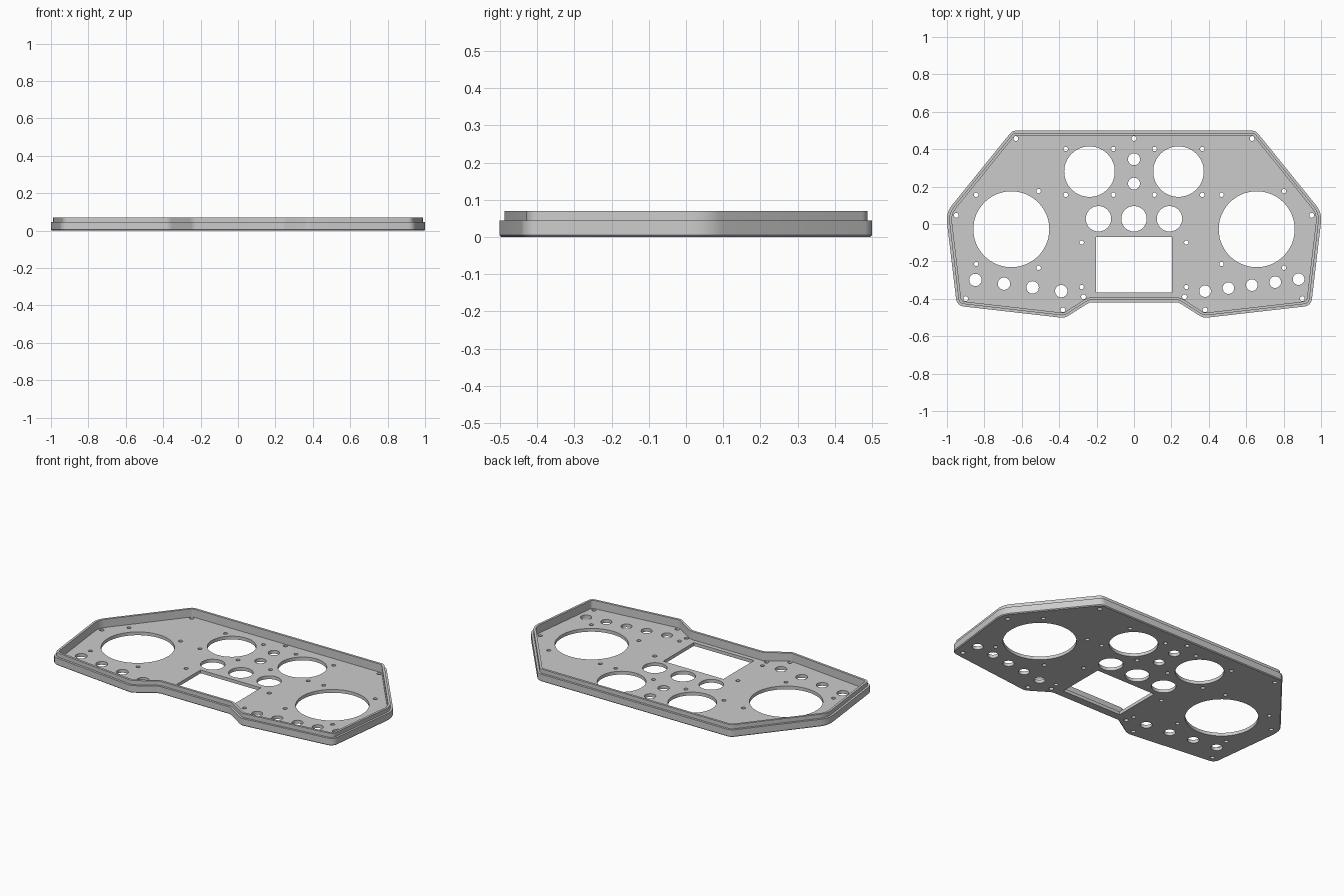
import bpy
import bmesh
import math
from mathutils import Vector
from mathutils.geometry import delaunay_2d_cdt

if "Cube" in bpy.data.objects:
    bpy.data.objects.remove(bpy.data.objects["Cube"])

FLOOR = 0.02      # thickness of the panel floor
ARC_STEPS = 6     # segments per rounded corner


def make_material(name, rgb):
    mat = bpy.data.materials.new(name)
    mat.use_nodes = True
    mat.diffuse_color = (*rgb, 1)
    mat.node_tree.nodes["Principled BSDF"].inputs["Base Color"].default_value = (*rgb, 1)
    return mat


def mirrored(points):
    """Points plus their copies across the centre line."""
    return points + [(-x, y) for x, y in points]


def rounded_outline(corners):
    """Counter-clockwise outline as (point, outward normal) pairs with arc corners."""
    result = []
    for i, (x, y, radius) in enumerate(corners):
        p = Vector((x, y))
        before = (p - Vector(corners[i - 1][:2])).normalized()
        after = (Vector(corners[(i + 1) % len(corners)][:2]) - p).normalized()
        turn = math.atan2(before.x * after.y - before.y * after.x, before.dot(after))
        side = math.copysign(1, turn)
        n0 = Vector((before.y, -before.x))
        start = p - before * radius * math.tan(abs(turn) / 2)
        centre = start - n0 * radius * side
        for k in range(ARC_STEPS + 1):
            a = math.atan2(n0.y, n0.x) + turn * k / ARC_STEPS
            n = Vector((math.cos(a), math.sin(a)))
            result.append((centre + n * radius * side, n))
    return result


def circle(x, y, r):
    count = 64 if r > 0.1 else 32 if r > 0.02 else 16
    return [(x + r * math.cos(math.tau * k / count), y + r * math.sin(math.tau * k / count))
            for k in range(count)]


def add_loop(bm, points, z):
    return [bm.verts.new((x, y, z)) for x, y in points]


def bridge(bm, a, b):
    for i in range(len(a)):
        j = (i + 1) % len(a)
        bm.faces.new((a[i], a[j], b[j], b[i]))


def fill_around_holes(bm, loops):
    """Triangulate inside the first loop, leaving the convex hole loops open."""
    verts, edges, owner = [], [], []
    for number, loop in enumerate(loops):
        base, count = len(verts), len(loop)
        edges += [(base + i, base + (i + 1) % count) for i in range(count)]
        verts += loop
        owner += [number] * count
    flat = [v.co.to_2d() for v in verts]
    _, _, faces, sources, _, _ = delaunay_2d_cdt(flat, edges, [], 1, 1e-6)
    for face in faces:
        corners = [sources[i][0] for i in face]
        loops_touched = {owner[c] for c in corners}
        # A triangle touching only one hole loop lies inside that hole
        if len(loops_touched) > 1 or 0 in loops_touched:
            bm.faces.new([verts[c] for c in corners])


# Panel outline, right half from the front notch to the back, then mirrored
half = [(0.238, -0.419, 0.05), (0.37, -0.503, 0.06), (0.947, -0.437, 0.045),
        (1.006, 0.06, 0.12), (0.65, 0.5, 0.05)]
outline = rounded_outline(half + [(-x, y, r) for x, y, r in reversed(half)])

# Instrument openings and switch holes
holes = [circle(x, -0.028, 0.203) for x in (-0.656, 0.656)]
holes += [circle(x, 0.28, 0.135) for x in (-0.238, 0.238)]
holes += [circle(x, 0.028, 0.068) for x in (-0.19, 0, 0.19)]
holes += [circle(0, y, 0.032) for y in (0.346, 0.216)]
holes += [circle(-0.848 + 0.153 * k, -0.299 - 0.02 * k, 0.033) for k in range(4)]
holes += [circle(0.38 + 0.125 * k, -0.359 + 0.016 * k, 0.031) for k in range(5)]

# Screw holes along the rim, then around the instruments and display
rim_screws = mirrored([(0.632, 0.457), (0.95, 0.046), (0.9, -0.399),
                       (0.27, -0.389), (0.38, -0.459)]) + [(0, 0.457)]
holes += [circle(x, y, 0.013) for x, y in rim_screws]
gauge_screws = mirrored([(0.11, 0.401), (0.365, 0.401), (0.11, 0.156), (0.365, 0.156),
                         (0.28, -0.099), (0.28, -0.337)])
for cx in (-0.677, 0.635):
    gauge_screws += [(cx - 0.167, 0.156), (cx + 0.167, 0.176),
                     (cx - 0.167, -0.214), (cx + 0.167, -0.234)]
holes += [circle(x, y, 0.012) for x, y in gauge_screws]

# Display opening
holes.append([(-0.203, -0.366), (0.203, -0.366), (0.203, -0.07), (-0.203, -0.07)])

# Rim cross-section: inset from the outline and height
profile = [(0.005, 0), (0, 0.005), (0, 0.045), (0.013, 0.045),
           (0.013, 0.07), (0.027, 0.07), (0.027, FLOOR)]

bm = bmesh.new()
rim = [add_loop(bm, [p - n * inset for p, n in outline], z) for inset, z in profile]
for lower, upper in zip(rim, rim[1:]):
    bridge(bm, lower, upper)

# Hole walls
under, over = [rim[0]], [rim[-1]]
for points in holes:
    low, high = add_loop(bm, points, 0), add_loop(bm, points, FLOOR)
    bridge(bm, high, low)
    under.append(low)
    over.append(high)

# Underside and inner floor
fill_around_holes(bm, under)
fill_around_holes(bm, over)
bmesh.ops.recalc_face_normals(bm, faces=bm.faces[:])

mesh = bpy.data.meshes.new("instrument_panel")
bm.to_mesh(mesh)
bm.free()
mesh.materials.append(make_material("panel_grey", (0.6, 0.6, 0.6)))
panel = bpy.data.objects.new("instrument_panel", mesh)
bpy.context.collection.objects.link(panel)

bpy.ops.object.select_all(action="DESELECT")
panel.select_set(True)
bpy.context.view_layer.objects.active = panel
bpy.ops.object.shade_smooth_by_angle(angle=math.radians(30))
